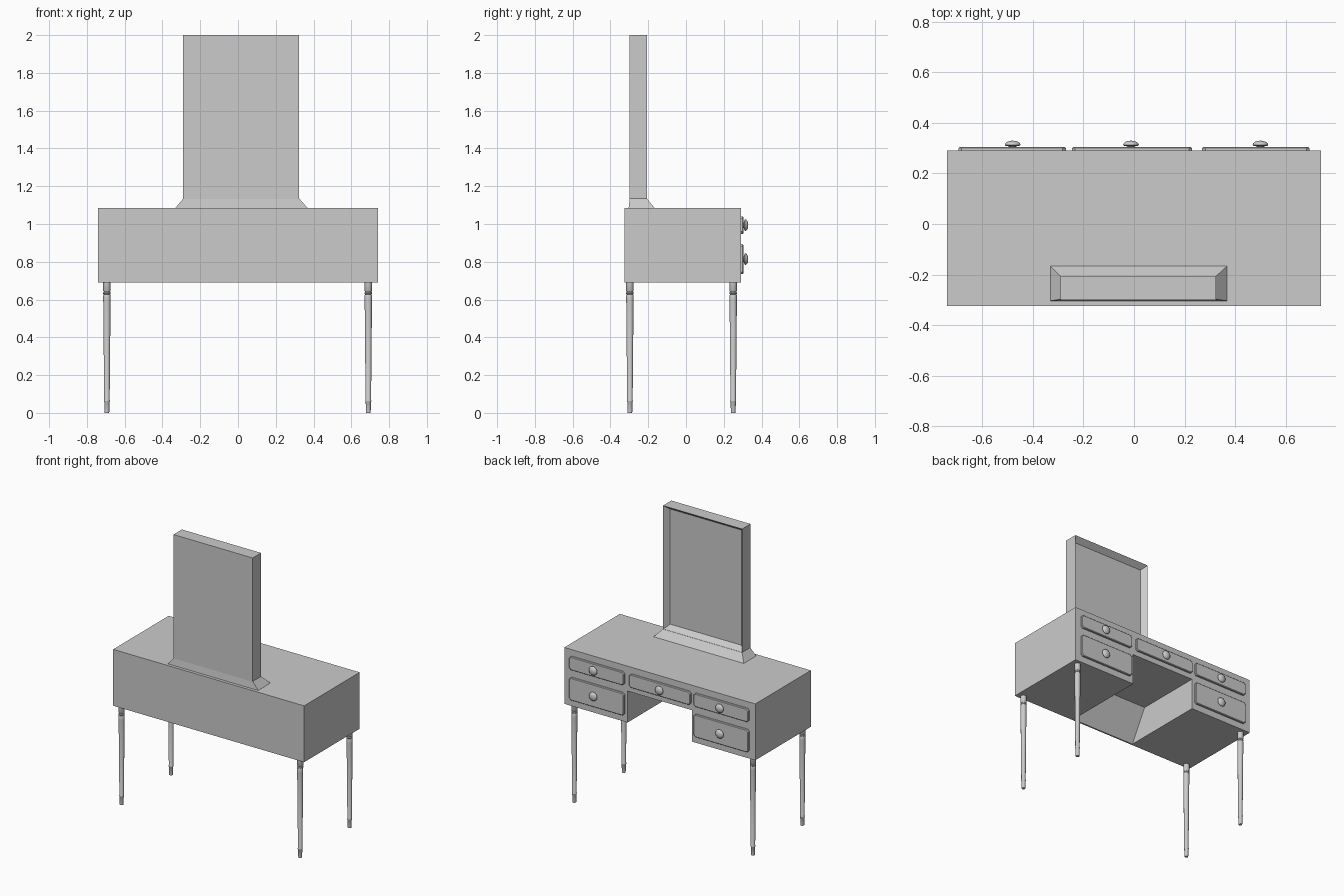
import bpy, bmesh, math
from mathutils import Matrix

if "Cube" in bpy.data.objects:
    bpy.data.objects.remove(bpy.data.objects["Cube"])


def make_object(name, bm):
    bmesh.ops.recalc_face_normals(bm, faces=bm.faces)
    mesh = bpy.data.meshes.new(name)
    bm.to_mesh(mesh)
    bm.free()
    obj = bpy.data.objects.new(name, mesh)
    bpy.context.collection.objects.link(obj)
    return obj


def bridge_loops(name, loops):
    """Solid from successive vertex rings, capped at both ends."""
    bm = bmesh.new()
    rings = [[bm.verts.new(p) for p in loop] for loop in loops]
    n = len(rings[0])
    for a, b in zip(rings, rings[1:]):
        for i in range(n):
            j = (i + 1) % n
            bm.faces.new((a[i], a[j], b[j], b[i]))
    bm.faces.new(rings[0])
    bm.faces.new(rings[-1])
    return make_object(name, bm)


def rect_xy(x0, x1, y0, y1, z):
    return [(x0, y0, z), (x1, y0, z), (x1, y1, z), (x0, y1, z)]


def rect_xz(x0, x1, z0, z1, y):
    return [(x0, y, z0), (x1, y, z0), (x1, y, z1), (x0, y, z1)]


def lathe(name, profile, sides, location, along_y=False):
    loops = [[(r * math.cos(2 * math.pi * i / sides), r * math.sin(2 * math.pi * i / sides), h)
              for i in range(sides)] for r, h in profile]
    obj = bridge_loops(name, loops)
    if along_y:
        obj.data.transform(Matrix.Rotation(-math.pi / 2, 4, 'X'))
    obj.location = location
    bpy.ops.object.select_all(action='DESELECT')
    obj.select_set(True)
    bpy.context.view_layer.objects.active = obj
    bpy.ops.object.shade_smooth_by_angle(angle=math.radians(40))
    return obj


# Desk body with a knee hole whose rear wall slopes
body = bridge_loops("desk_body", [rect_xy(-0.74, 0.74, -0.325, 0.29, z) for z in (0.69, 1.085)])
side = [(-0.371, 0.59), (0.5, 0.59), (0.5, 0.91), (-0.19, 0.91)]
cutter = bridge_loops("knee_hole_cutter", [[(x, y, z) for y, z in side] for x in (-0.25, 0.25)])
cutter.hide_render = True
cutter.hide_viewport = True
cut = body.modifiers.new("knee_hole", 'BOOLEAN')
cut.operation = 'DIFFERENCE'
cut.solver = 'EXACT'
cut.object = cutter


# Drawer fronts: clipped corners, chamfered front edge, round knob
def drawer_outline(x0, x1, z0, z1, y, c=0.012):
    return [(x0 + c, y, z0), (x1 - c, y, z0), (x1, y, z0 + c), (x1, y, z1 - c),
            (x1 - c, y, z1), (x0 + c, y, z1), (x0, y, z1 - c), (x0, y, z0 + c)]


KNOB = [(0.014, -0.005), (0.014, 0.003), (0.027, 0.005), (0.031, 0.009), (0.029, 0.015),
        (0.022, 0.021), (0.012, 0.0245), (0.003, 0.0255)]


def drawer(name, x0, x1, z0, z1, knob_x):
    e = 0.004
    bridge_loops(name + "_front", [drawer_outline(x0, x1, z0, z1, 0.285),
                                   drawer_outline(x0, x1, z0, z1, 0.300),
                                   drawer_outline(x0 + e, x1 - e, z0 + e, z1 - e, 0.304)])
    lathe(name + "_knob", KNOB, 20, (knob_x, 0.304, (z0 + z1) / 2), along_y=True)


for label, x0, x1, kx in (("left", -0.695, -0.27, -0.48), ("right", 0.27, 0.695, 0.50)):
    drawer(label + "_upper_drawer", x0, x1, 0.947, 1.04, kx)
    drawer(label + "_lower_drawer", x0, x1, 0.735, 0.893, kx)
drawer("middle_drawer", -0.245, 0.23, 0.947, 1.04, -0.012)

# Turned legs
LEG = [(0.012, 0.0), (0.0125, 0.006), (0.014, 0.058), (0.016, 0.061), (0.016, 0.065), (0.0145, 0.068),
       (0.0195, 0.60), (0.0195, 0.622), (0.017, 0.628), (0.020, 0.631), (0.020, 0.637),
       (0.0165, 0.641), (0.020, 0.646), (0.020, 0.70)]
for sx, sname in ((-0.694, "left"), (0.69, "right")):
    for y, yname in ((-0.297, "front"), (0.25, "rear")):
        lathe(f"{yname}_{sname}_leg", LEG, 16, (sx, y, 0))

# Mirror foot: flared plinth
bridge_loops("mirror_foot", [rect_xy(-0.333, 0.37, -0.304, -0.165, 1.083),
                             rect_xy(-0.29, 0.324, -0.298, -0.207, 1.135)])

# Mirror: upright slab with a sloped rim leading to the recessed glass
i = 0.03
bridge_loops("mirror_frame", [rect_xz(-0.29, 0.324, 1.133, 2.0, -0.30),
                              rect_xz(-0.29, 0.324, 1.133, 2.0, -0.207),
                              rect_xz(-0.29 + i, 0.324 - i, 1.133 + i, 2.0 - i, -0.245)])
